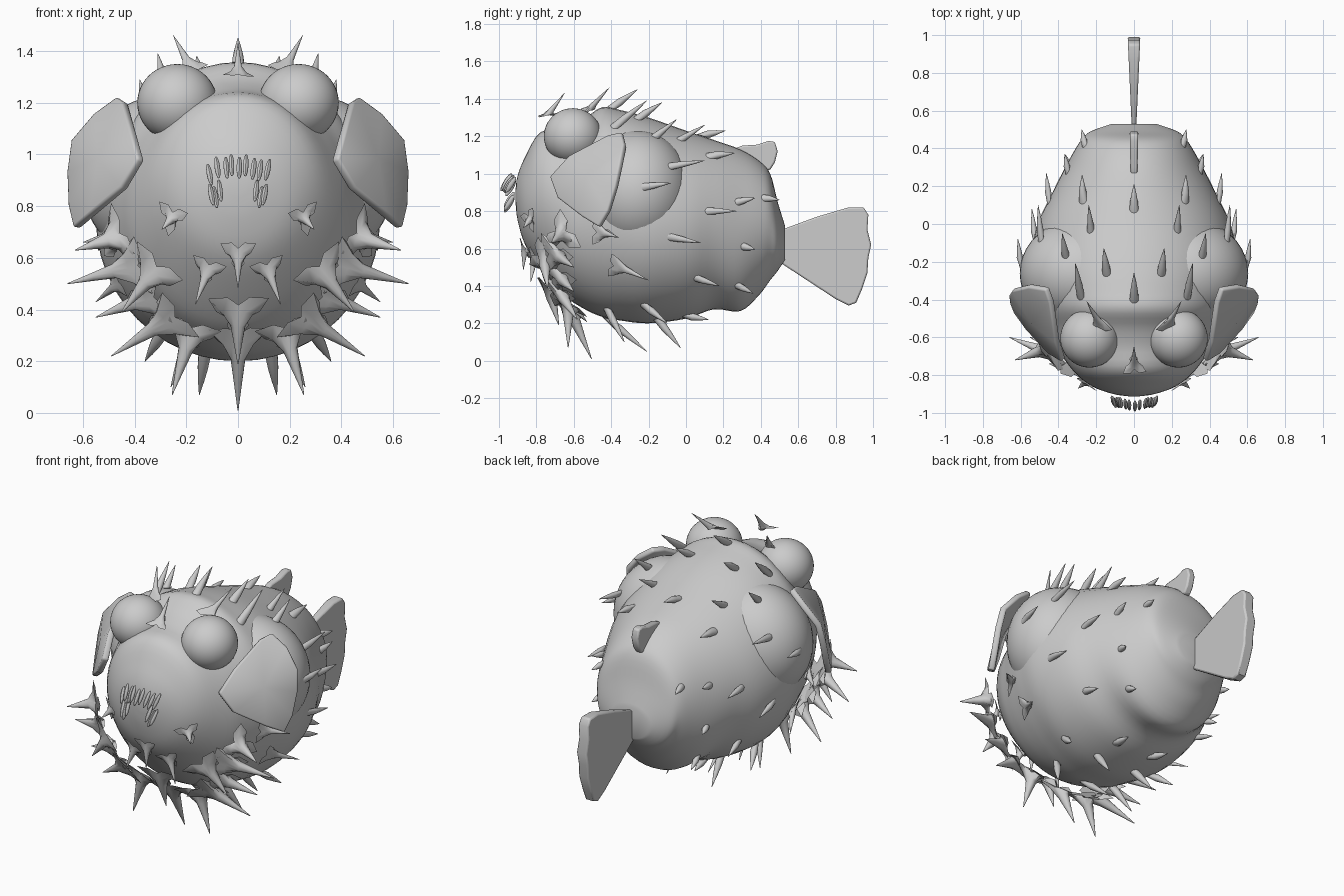
import bpy, bmesh, math
from mathutils import Vector, Matrix
from mathutils.bvhtree import BVHTree

if "Cube" in bpy.data.objects:
    bpy.data.objects.remove(bpy.data.objects["Cube"])


def finish(bm, name, angle=40):
    bmesh.ops.recalc_face_normals(bm, faces=bm.faces[:])
    me = bpy.data.meshes.new(name)
    bm.to_mesh(me)
    ob = bpy.data.objects.new(name, me)
    bpy.context.collection.objects.link(ob)
    bpy.ops.object.select_all(action='DESELECT')
    ob.select_set(True)
    bpy.context.view_layer.objects.active = ob
    bpy.ops.object.shade_smooth_by_angle(angle=math.radians(angle))
    return ob


def ellipsoid(bm, loc, rad, rot=None, seg=40, rings=24):
    m = Matrix.Translation(loc) @ (rot or Matrix()) @ Matrix.Diagonal((*rad, 1))
    bmesh.ops.create_uvsphere(bm, u_segments=seg, v_segments=rings, radius=1, matrix=m)


def loft(bm, rings):
    rows = [[bm.verts.new(p) for p in r] for r in rings]
    n = len(rows[0])
    for a, b in zip(rows, rows[1:]):
        for i in range(n):
            bm.faces.new((a[i], a[(i + 1) % n], b[(i + 1) % n], b[i]))
    bm.faces.new(rows[0])
    bm.faces.new(rows[-1])


# Body: stations of y, top z, bottom z, half width
ST = [(-.912, .91, .85, .03), (-.90, .99, .75, .11), (-.86, 1.09, .62, .22), (-.78, 1.22, .5, .32),
      (-.65, 1.25, .35, .41), (-.55, 1.29, .28, .455), (-.45, 1.355, .235, .495), (-.35, 1.34, .215, .525),
      (-.2, 1.30, .20, .55), (0, 1.23, .225, .51), (.15, 1.18, .275, .44), (.29, 1.13, .265, .37),
      (.39, 1.07, .35, .315), (.45, 1.0, .43, .275), (.49, .85, .48, .23), (.53, .72, .54, .12)]


def smooth(pts, steps=4):
    p = [Vector(q) for q in pts]
    p = [p[0]] + p + [p[-1]]
    out = []
    for i in range(1, len(p) - 2):
        a, b, c, d = p[i - 1:i + 3]
        for k in range(steps):
            t = k / steps
            out.append(.5 * (2 * b + (c - a) * t + (2 * a - 5 * b + 4 * c - d) * t * t
                             + (3 * b - a - 3 * c + d) * t ** 3))
    return out + [p[-1]]


bm = bmesh.new()
loft(bm, [[(w * math.cos(a), y, (zt + zb) / 2 + (zt - zb) / 2 * math.sin(a))
           for a in (2 * math.pi * i / 48 for i in range(48))] for y, zt, zb, w in smooth(ST)])
# Cheek bulges behind the side fins
for s in (-1, 1):
    ellipsoid(bm, (s * .28, -.26, .90), (.325, .29, .33))
bmesh.ops.recalc_face_normals(bm, faces=bm.faces[:])
tree = BVHTree.FromBMesh(bm)
finish(bm, "body")

# Eyes
for s, side in ((-1, "left"), (1, "right")):
    bm = bmesh.new()
    ellipsoid(bm, (s * .235, -.605, 1.2), (.155, .155, .15))
    finish(bm, side + "_eye")


# Spines: tapered lofts with a round or three-legged foot
def spine(bm, base, tip, r, star, snap):
    base, tip = Vector(base), Vector(tip)
    near, n, _, _ = tree.find_nearest(base)
    if snap:
        base = near
    axis = (tip - base).normalized()
    if n.dot(axis) < -.2:
        n = -n
    u = axis - n * axis.dot(n)
    if u.length < .05:
        u = n.orthogonal()
    u.normalize()
    v = n.cross(u)
    a1 = v.cross(axis).normalized()
    if a1.dot(u) < 0:
        a1 = -a1
    rings = []
    prof = ((0, 1), (.12, .62), (.3, .34), (.6, .2), (1, .02)) if star else \
        ((0, 1), (.3, .85), (.65, .5), (1, .05))
    for t, k in prof:
        blend = min(1, t * 4)
        e1 = u.lerp(a1, blend)
        amp = .6 * (1 - blend) if star else 0
        c = base.lerp(tip, t) + n * (.012 if t == 0 and star else 0)
        rings.append([c + (e1 * math.cos(a) + v * math.sin(a)) * r * k * (1 + amp * math.cos(3 * a))
                      for a in (2 * math.pi * i / 12 for i in range(12))])
    loft(bm, rings)


def spine_set(name, data, r, star, snap=True):
    bm = bmesh.new()
    for b, t in data:
        for s in ((1,) if b[0] == 0 else (1, -1)):
            spine(bm, (b[0] * s, b[1], b[2]), (t[0] * s, t[1], t[2]), r, star, snap)
    finish(bm, name, 50)


spine_set("belly_spines", [
    ((0, -.735, .40), (0, -.68, .19)), ((0, -.63, .295), (0, -.505, .01)),
    ((.18, -.63, .32), (.255, -.63, .07)), ((.26, -.68, .37), (.49, -.58, .22)),
    ((.40, -.70, .57), (.66, -.6, .5)), ((.46, -.66, .68), (.63, -.72, .63)),
    ((.34, -.68, .45), (.55, -.6, .37)), ((.32, -.76, .55), (.45, -.74, .39))], .085, True, False)
spine_set("brow_spines", [
    ((0, -.75, 1.30), (0, -.65, 1.43)), ((.18, -.53, 1.33), (.25, -.41, 1.46))], .045, True, False)
spine_set("chin_spines", [
    ((0, -.87, .62), (0, -.87, .485)), ((.12, -.83, .55), (.165, -.83, .42)),
    ((.25, -.83, .76), (.295, -.87, .71)),
    ((.52, -.47, .68), (.60, -.36, .66)), ((.47, -.37, .5), (.55, -.2, .43))], .05, True)
spine_set("back_spines", [
    ((0, -.40, 1.34), (0, -.26, 1.45)),
    ((.28, -.38, 1.25), (.31, -.21, 1.39)), ((.14, -.26, 1.28), (.16, -.13, 1.38)),
    ((.36, -.2, 1.17), (.38, -.05, 1.29)), ((.22, -.06, 1.17), (.24, .1, 1.26)),
    ((0, .08, 1.2), (0, .21, 1.23)), ((.26, .12, 1.08), (.275, .26, 1.11)),
    ((0, -.42, .24), (0, -.21, .05)), ((.2, -.42, .26), (.26, -.33, .1)),
    ((.13, -.15, .22), (.15, -.03, .07)), ((.12, .0, .24), (.14, .12, .22)),
    ((.3, -.22, .3), (.36, -.1, .2))], .024, False)

# Side spines: y, z of foot and tip, swept backwards
side = []
for y, z, ty, tz in ((-.08, 1.04, .1, 1.07), (-.22, .93, -.08, .95), (.12, .8, .27, .8),
                     (-.08, .66, .08, .63), (.06, .44, .18, .40), (.28, .85, .37, .87),
                     (.31, .61, .37, .595), (.42, .87, .50, .86), (.28, .40, .36, .36)):
    hit = tree.ray_cast(Vector((2, y, z)), Vector((-1, 0, 0)))[0]
    side.append((tuple(hit), (hit.x + .015, ty, tz)))
spine_set("side_spines", side, .02, False)

# Teeth: small tilted pegs in an arched upper row and two lower clusters
bm = bmesh.new()
pegs = [(x, -.965 + abs(x) * .25, .95 - abs(x) * .25 + dz) for x, dz in
        ((-.11, 0), (-.08, .02), (-.045, .01), (-.025, .015), (.005, 0), (.03, .015), (.06, .01),
         (.085, .01), (.115, .02))]
pegs += [(s * x, -.945, z) for s in (-1, 1) for x, z in ((.07, .86), (.088, .835), (.103, .845))]
for x, y, z in pegs:
    ellipsoid(bm, (x, y, z), (.011, .014, .05),
              Matrix.Rotation(math.radians(-32), 4, 'X') @ Matrix.Rotation(x * 1.5, 4, 'Y'), 10, 8)
finish(bm, "teeth")


def round_rim(ob, width):
    b = ob.modifiers.new("rim", 'BEVEL')
    b.width, b.segments, b.limit_method = width, 2, 'ANGLE'
    b.angle_limit = math.radians(50)


# Tail and back fins: flat outlines that get thicker towards the rear
def flat_fin(name, pts, t0, slope):
    bm = bmesh.new()
    y0 = min(p[0] for p in pts)
    loft(bm, [[(s * (t0 + slope * (y - y0)), y, z) for y, z in pts] for s in (-1, 1)])
    round_rim(finish(bm, name, 45), .009)


flat_fin("tail_fin", [
    (.51, .70), (.70, .77), (.87, .82), (.95, .82), (.975, .78), (.97, .70), (.99, .62), (.975, .55),
    (.97, .47), (.94, .38), (.91, .31), (.87, .295), (.80, .33), (.51, .52)], .012, .045)
flat_fin("dorsal_fin", [
    (.25, 1.13), (.30, 1.15), (.38, 1.155), (.44, 1.175), (.475, 1.17), (.49, 1.12), (.475, 1.06),
    (.45, 1.02), (.3, 1.02)], .018, .02)

# Side fins: curved fans around a centre point, thickened
pect = [(.375, -.72, .98), (.405, -.62, 1.09), (.435, -.41, 1.2), (.46, -.34, 1.215), (.55, -.325, 1.15),
        (.635, -.345, 1.05), (.65, -.37, .93), (.645, -.41, .80), (.625, -.46, .715), (.56, -.55, .77),
        (.44, -.68, .87)]
for s, nm in ((-1, "left"), (1, "right")):
    bm = bmesh.new()
    vs = [bm.verts.new((s * x, y, z)) for x, y, z in pect]
    c = bm.verts.new((s * .53, -.52, .98))
    for i in range(len(vs)):
        bm.faces.new((vs[i], vs[(i + 1) % len(vs)], c))
    ob = finish(bm, nm + "_side_fin", 45)
    m = ob.modifiers.new("thickness", 'SOLIDIFY')
    m.thickness, m.offset = .035, 0
    round_rim(ob, .01)
